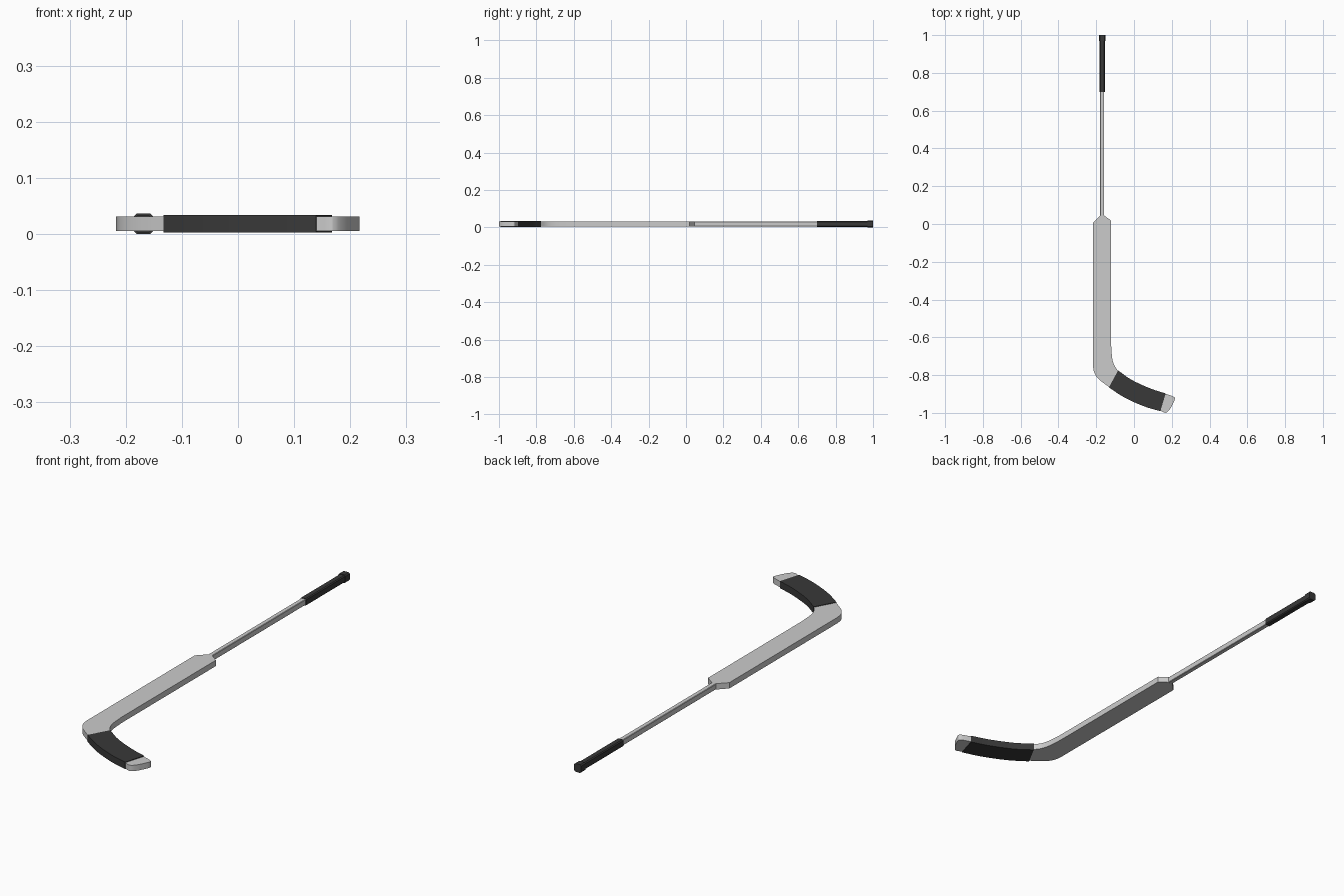
import bpy, bmesh, math
from mathutils import Vector

if "Cube" in bpy.data.objects:
    bpy.data.objects.remove(bpy.data.objects["Cube"])

ZC = 0.0183      # mid-plane height of the stick
SX = -0.1685     # shaft axis


def curve(pts, n=5):
    """Catmull-Rom sampling through 2D points."""
    p = [Vector(q) for q in pts]
    p = [2 * p[0] - p[1]] + p + [2 * p[-1] - p[-2]]
    out = []
    for i in range(1, len(p) - 2):
        a, b, c, d = p[i - 1:i + 3]
        for k in range(n):
            t = k / n
            out.append(0.5 * (2 * b + (c - a) * t + (2 * a - 5 * b + 4 * c - d) * t * t
                              + (3 * b - a - 3 * c + d) * t ** 3))
    return out + [p[-2]]


def finish(name, bm, color=None):
    bmesh.ops.recalc_face_normals(bm, faces=bm.faces)
    me = bpy.data.meshes.new(name)
    bm.to_mesh(me)
    bm.free()
    ob = bpy.data.objects.new(name, me)
    bpy.context.collection.objects.link(ob)
    if color:
        me.materials.append(color)
    bpy.ops.object.select_all(action='DESELECT')
    ob.select_set(True)
    bpy.context.view_layer.objects.active = ob
    bpy.ops.object.shade_smooth_by_angle(angle=math.radians(25))
    return ob


def slab(name, outline, half, color=None):
    """Extrude a plan outline symmetrically about the mid-plane."""
    bm = bmesh.new()
    f = bm.faces.new([bm.verts.new((p[0], p[1], ZC - half)) for p in outline])
    r = bmesh.ops.extrude_face_region(bm, geom=[f])
    up = [v for v in r['geom'] if isinstance(v, bmesh.types.BMVert)]
    bmesh.ops.translate(bm, verts=up, vec=(0, 0, 2 * half))
    return finish(name, bm, color)


def bar(name, sections, color=None):
    """Chamfered bar along y from (y, half width, half height, chamfer)."""
    bm = bmesh.new()
    rings = []
    for y, w, h, c in sections:
        q = [(w, h - c), (w - c, h), (c - w, h), (-w, h - c),
             (-w, c - h), (c - w, -h), (w - c, -h), (w, c - h)]
        rings.append([bm.verts.new((SX + x, y, ZC + z)) for x, z in q])
    for a, b in zip(rings, rings[1:]):
        for i in range(8):
            j = (i + 1) % 8
            bm.faces.new((a[i], a[j], b[j], b[i]))
    bm.faces.new(rings[0])
    bm.faces.new(rings[-1])
    return finish(name, bm, color)


dark = bpy.data.materials.new("dark_tape")
dark.diffuse_color = (0.04, 0.04, 0.04, 1)
dark.use_nodes = True
dark.node_tree.nodes["Principled BSDF"].inputs["Base Color"].default_value = dark.diffuse_color

# lower and upper edges of the blade, heel to toe
low = curve([(-0.132, -0.863), (-0.065, -0.908), (0.0, -0.941), (0.07, -0.969), (0.14, -0.989)])
top = curve([(-0.085, -0.777), (-0.025, -0.82), (0.035, -0.851), (0.1, -0.878), (0.167, -0.899)])

# paddle and blade in one outline
heel = curve([(-0.217, -0.75), (-0.212, -0.783), (-0.194, -0.814), (-0.164, -0.84), (-0.132, -0.863)])
toe = curve([(0.14, -0.989), (0.168, -0.9995), (0.188, -0.983), (0.204, -0.955),
             (0.2165, -0.925), (0.207, -0.913), (0.167, -0.899)], 4)
throat = curve([(-0.085, -0.777), (-0.105, -0.746), (-0.116, -0.706), (-0.121, -0.64)])
outline = ([(-0.179, 0.045), (-0.217, 0.006)] + heel + low[1:-1] + toe
           + top[-2:0:-1] + throat + [(-0.121, 0.018), (-0.158, 0.045)])
slab("paddle_and_blade", outline, 0.013)

# tape wrapped round the blade
grow = [(a - b).normalized() * 0.002 for a, b in zip(low, top)]
slab("blade_tape", [p + g for p, g in zip(low, grow)]
     + [p - g for p, g in zip(top, grow)][::-1], 0.0155, dark)

# shaft, grip wrap and end knob
bar("shaft", [(0.03, 0.0105, 0.0128, 0.002), (0.98, 0.0105, 0.0128, 0.002)])
bar("grip_tape", [(0.70, 0.014, 0.0155, 0.004), (0.975, 0.014, 0.0155, 0.004)], dark)
bar("end_knob", [(0.97, 0.017, 0.0183, 0.005), (1.0, 0.017, 0.0183, 0.005)], dark)
